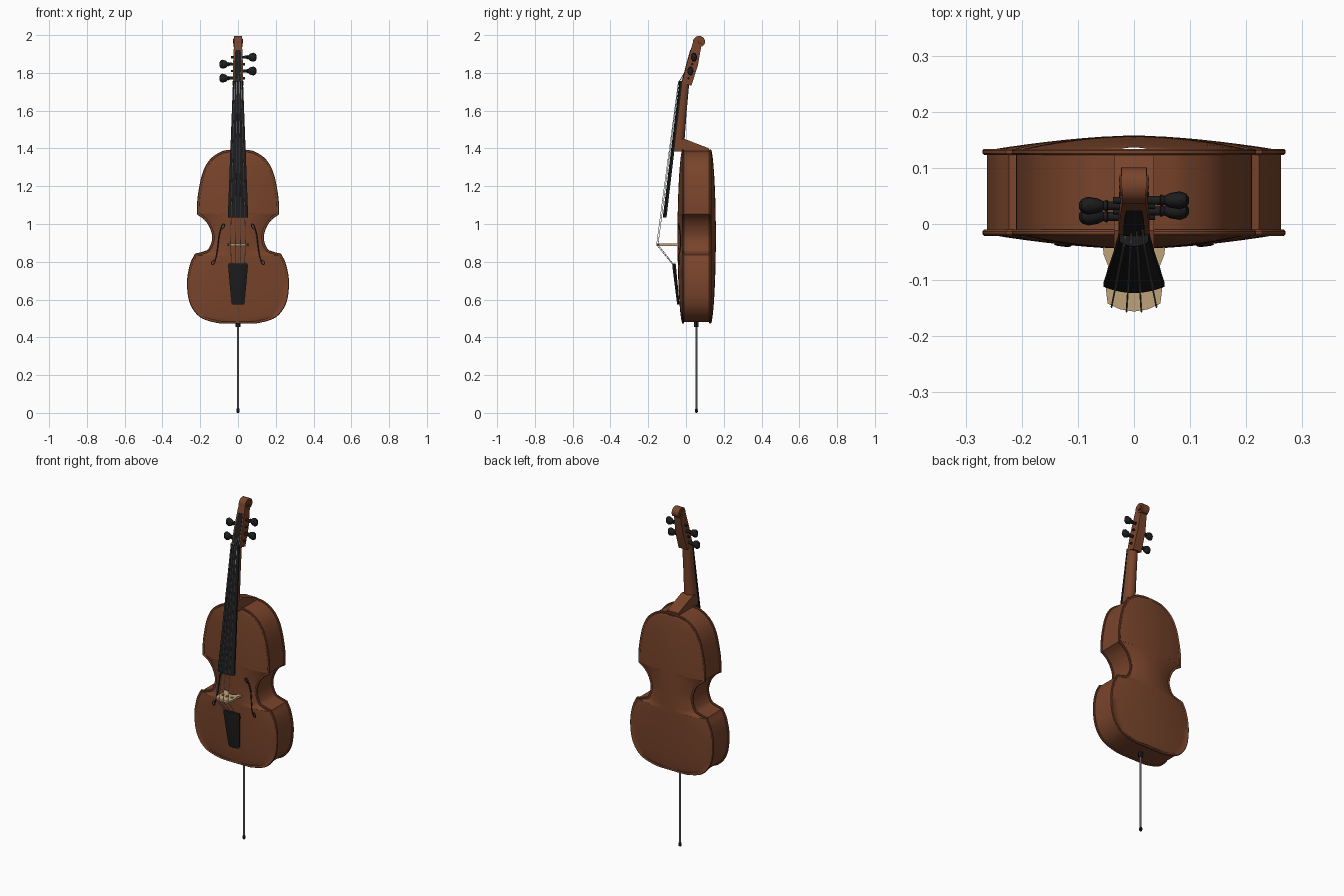
import bpy, bmesh, math
from mathutils import Vector

old = bpy.data.objects.get("Cube")
if old:
    bpy.data.objects.remove(old)


def material(name, r, g, b):
    m = bpy.data.materials.new(name)
    m.use_nodes = True
    m.diffuse_color = (r, g, b, 1)
    m.node_tree.nodes["Principled BSDF"].inputs["Base Color"].default_value = (r, g, b, 1)
    return m


WOOD = material("varnished brown wood", 0.19, 0.058, 0.024)
BLACK = material("ebony black", 0.012, 0.012, 0.013)
TAN = material("pale maple", 0.52, 0.36, 0.19)
SILVER = material("string silver", 0.5, 0.5, 0.5)
STEEL = material("endpin steel", 0.3, 0.28, 0.27)


def finish(obj, mat, angle=35):
    obj.data.materials.append(mat)
    bpy.ops.object.select_all(action='DESELECT')
    obj.select_set(True)
    bpy.context.view_layer.objects.active = obj
    if obj.type == 'CURVE':
        bpy.ops.object.convert(target='MESH')
    bpy.ops.object.shade_smooth_by_angle(angle=math.radians(angle))


def from_bmesh(name, bm, mat):
    bmesh.ops.recalc_face_normals(bm, faces=bm.faces)
    mesh = bpy.data.meshes.new(name)
    bm.to_mesh(mesh)
    bm.free()
    obj = bpy.data.objects.new(name, mesh)
    bpy.context.collection.objects.link(obj)
    finish(obj, mat)


def skin(bm, rings):
    """Join closed rings of points with quads; returns the vertex rings."""
    vs = [[bm.verts.new(p) for p in ring] for ring in rings]
    n = len(vs[0])
    for a, b in zip(vs, vs[1:]):
        for i in range(n):
            j = (i + 1) % n
            bm.faces.new((a[i], a[j], b[j], b[i]))
    return vs


def loft(name, rings, mat, caps=True):
    bm = bmesh.new()
    vs = skin(bm, rings)
    if caps:
        bm.faces.new(vs[0])
        bm.faces.new(vs[-1])
    from_bmesh(name, bm, mat)


def wire(name, points, radius, mat, taper=None):
    cu = bpy.data.curves.new(name, 'CURVE')
    cu.dimensions = '3D'
    cu.bevel_depth = radius
    cu.bevel_resolution = 1
    cu.use_fill_caps = True
    sp = cu.splines.new('POLY')
    sp.points.add(len(points) - 1)
    for i, p in enumerate(points):
        sp.points[i].co = (*p, 1)
        sp.points[i].radius = taper[i] if taper else 1
    obj = bpy.data.objects.new(name, cu)
    bpy.context.collection.objects.link(obj)
    finish(obj, mat)


def spline(pts, steps):
    """Smooth curve through 2D points."""
    p = [Vector(q) for q in pts]
    p = [2 * p[0] - p[1]] + p + [2 * p[-1] - p[-2]]
    out = []
    for a, b, c, d in zip(p, p[1:], p[2:], p[3:]):
        for k in range(steps):
            t = k / steps
            out.append(0.5 * (2 * b + (c - a) * t + (2 * a - 5 * b + 4 * c - d) * t * t
                              + (3 * b - a - 3 * c + d) * t ** 3))
    return out + [p[-2]]


# Body outline: right half from top to bottom, split at the sharp corners
upper = [(.03, 1.395), (.09, 1.383), (.15, 1.34), (.188, 1.27), (.21, 1.17), (.217, 1.1), (.217, 1.05)]
waist = [(.217, 1.05), (.178, 1.022), (.15, .98), (.137, .925), (.155, .87), (.185, .854), (.228, .843)]
lower = [(.228, .843), (.255, .785), (.27, .69), (.255, .58), (.2, .506), (.11, .476), (.04, .472)]
HALF = spline(upper, 6)[:-1] + spline(waist, 6)[:-1] + spline(lower, 6)
Z_TOP, Z_LOW = HALF[0].y, HALF[-1].y


def inset(d):
    out = []
    for i, p in enumerate(HALF):
        t = HALF[min(i + 1, len(HALF) - 1)] - HALF[max(i - 1, 0)]
        if i in (0, len(HALF) - 1):
            t = Vector((1 if i == 0 else -1, 0))
        t.normalize()
        q = p - d * Vector((-t.y, t.x))
        if out:
            q.y = min(q.y, out[-1].y)
        out.append(q)
    return out


def outline(d, y):
    h = inset(d)
    return [(p.x, y, p.y) for p in h] + [(-p.x, y, p.y) for p in reversed(h)]


FIELD = inset(0.012)


def arch(u, z):
    t = (2 * z - Z_TOP - Z_LOW) / (Z_TOP - Z_LOW)
    return 0.026 * (1 - u * u) * max(0, 1 - t * t) ** 0.6


def plate(name, inner, side):
    """Overhanging plate with rounded lip, shallow channel and arched field."""
    bm = bmesh.new()
    prof = [(.011, 0), (.003, 0), (0, .003), (0, .008), (.003, .011), (.008, .011), (.012, .009)]
    last = skin(bm, [outline(d, inner + side * y) for d, y in prof])[-1]
    n, cols = len(FIELD), 16
    base = inner + side * 0.009
    rows = []
    for i, p in enumerate(FIELD):
        row = [last[2 * n - 1 - i]]
        for c in range(1, cols):
            u = 2 * c / cols - 1
            row.append(bm.verts.new((u * p.x, base + side * arch(u, p.y), p.y)))
        rows.append(row + [last[i]])
    for a, b in zip(rows, rows[1:]):
        for c in range(cols):
            bm.faces.new((a[c], a[c + 1], b[c + 1], b[c]))
    from_bmesh(name, bm, WOOD)


plate("front_plate", -0.01, -1)
plate("back_plate", 0.123, 1)
loft("ribs", [outline(.008, -.012), outline(.008, .125)], WOOD, caps=False)


def front_y(x, z):
    p = min(FIELD, key=lambda q: abs(q.y - z))
    return -0.019 - arch(min(1, abs(x) / p.x), z)


# Sound holes with a round eye at each end
hole = [(.084, .975), (.072, .985), (.074, 1.0), (.086, .99), (.1, .94), (.106, .89),
        (.113, .84), (.124, .795), (.137, .785), (.139, .80), (.128, .806)]
path = spline(hole, 4)
for s, label in ((1, "left"), (-1, "right")):
    pts = [(s * p.x, front_y(p.x, p.y), p.y) for p in path]
    wire(label + "_sound_hole", pts, 0.0035, BLACK,
         [0.6 + 0.5 * math.sin(math.pi * i / (len(path) - 1)) for i in range(len(path))])
    for x, z in (hole[0], hole[-1]):
        y = front_y(x, z)
        wire(label + "_sound_hole_eye", [(s * x, y + .004, z), (s * x, y - .002, z)], .006, BLACK)


# Neck: half-round section, with a wedge heel running to the back plate
def d_ring(z, flat, bulge, hw, n=12):
    """Flat at one y, bulging toward another."""
    return [(hw * math.cos(math.pi * k / n), flat + (bulge - flat) * math.sin(math.pi * k / n) ** .7, z)
            for k in range(n + 1)]


loft("neck", [d_ring(1.745, -.022, .017, .027), d_ring(1.6, -.038, .004, .030),
              d_ring(1.44, -.057, -.008, .035)], WOOD)
heel = [(-.068, 1.383), (-.058, 1.44), (-.012, 1.452), (.123, 1.4), (.123, 1.383)]
loft("neck_heel", [[(x, y, z) for y, z in heel] for x in (-.036, .036)], WOOD)


# Fingerboard and tailpiece share a gently curved section
def board_ring(z, back, edge, front, hw):
    ring = [(hw, back, z)]
    for k in range(11):
        u = 1 - k / 5
        ring.append((u * hw, front + (edge - front) * u * u, z))
    return ring + [(-hw, back, z)]


loft("fingerboard", [board_ring(1.745, -.02, -.03, -.036, .027),
                     board_ring(1.035, -.103, -.112, -.123, .054)], BLACK)
loft("nut", [board_ring(1.757, -.016, -.032, -.04, .026),
             board_ring(1.744, -.016, -.032, -.041, .027)], BLACK)
loft("tailpiece", [board_ring(.79, -.055, -.061, -.071, .051), board_ring(.775, -.053, -.061, -.072, .052),
                   board_ring(.575, -.034, -.038, -.047, .035)], BLACK)


# Pegbox with dark slot
def box_ring(hw, yf, zf, yb, zb):
    return [(hw, yf, zf), (-hw, yf, zf), (-hw, yb, zb), (hw, yb, zb)]


loft("pegbox", [box_ring(.028, -.022, 1.745, .028, 1.732), box_ring(.026, .004, 1.85, .062, 1.835),
                box_ring(.021, .036, 1.96, .08, 1.935)], WOOD)
loft("pegbox_slot", [box_ring(.019, -.021, 1.76, -.012, 1.76), box_ring(.018, .002, 1.85, .012, 1.85),
                     box_ring(.014, .022, 1.92, .03, 1.92)], BLACK)

# Scroll: a band curling back and inward while widening, around a hub
cy, cz = .072, 1.963
rings = []
for k in range(57):
    t = k / 56
    a = math.radians(205 - 600 * t)
    r, th, w = .037 - .024 * t, .013 - .005 * t, .021 + .005 * t
    rings.append([(x, cy + q * math.cos(a), cz + q * math.sin(a))
                  for x, q in ((w, r), (-w, r), (-w, r - th), (w, r - th))])
loft("scroll", rings, WOOD)
wire("scroll_core", [(-.018, cy, cz), (.018, cy, cz)], .027, WOOD)
wire("scroll_eye", [(-.027, cy, cz), (.027, cy, cz)], .009, WOOD)

# Tuning pegs, alternating sides
peg = [(-.037, .006, .006), (.046, .008, .008), (.048, .011, .012), (.054, .008, .009),
       (.064, .013, .019), (.082, .016, .024), (.093, .012, .019), (.098, .005, .008)]
PEGS = [(-1, 1.772), (1, 1.81), (-1, 1.846), (1, 1.883)]
for s, z in PEGS:
    y = .005 + .26 * (z - 1.74)
    loft("left_peg" if s > 0 else "right_peg",
         [[(s * x, y + ry * math.cos(k * math.pi / 8), z + rz * math.sin(k * math.pi / 8))
           for k in range(16)] for x, ry, rz in peg], BLACK)

# Bridge: flat cut-out standing off the front
cu = bpy.data.curves.new("bridge", 'CURVE')
cu.dimensions = '2D'
cu.fill_mode = 'BOTH'
cu.extrude = 0.006
side = [(.016, -.062), (.03, -.05), (.032, -.038), (.056, -.036), (.054, -.055), (.046, -.075),
        (.052, -.1), (.047, -.142), (.025, -.152)]
loops = [side + [(0, -.156)] + [(-x, y) for x, y in reversed(side)] + [(0, -.068)]]
for x, y, r in ((0, -.1, .009), (.03, -.098, .008), (-.03, -.098, .008)):
    loops.append([(x + r * math.cos(k * math.pi / 5), y + r * math.sin(k * math.pi / 5)) for k in range(10)])
for pts in loops:
    sp = cu.splines.new('POLY')
    sp.points.add(len(pts) - 1)
    sp.use_cyclic_u = True
    for q, (x, y) in zip(sp.points, pts):
        q.co = (x, y, 0, 1)
bridge = bpy.data.objects.new("bridge", cu)
bridge.location.z = .89
bpy.context.collection.objects.link(bridge)
finish(bridge, TAN)

# Strings: peg, nut, bridge, tailpiece
for i, u in enumerate((-1, -.33, .33, 1)):
    lift = .006 * u * u
    z = PEGS[i][1]
    wire("string", [(u * .01, .26 * (z - 1.74), z), (u * .018, -.041 + lift * .5, 1.75),
                    (u * .04, -.157 + lift * 1.5, .89), (u * .034, -.071 + lift, .785)], .0016, SILVER)

# Endpin
py = .055
wire("endpin_collar", [(0, py, .48), (0, py, .455)], .014, BLACK)
wire("endpin", [(0, py, .47), (0, py, .012)], .0055, STEEL)
wire("endpin_tip", [(0, py, z) for z in (.024, .018, .006, 0)], .009, BLACK, [.6, 1, 1, .4])
